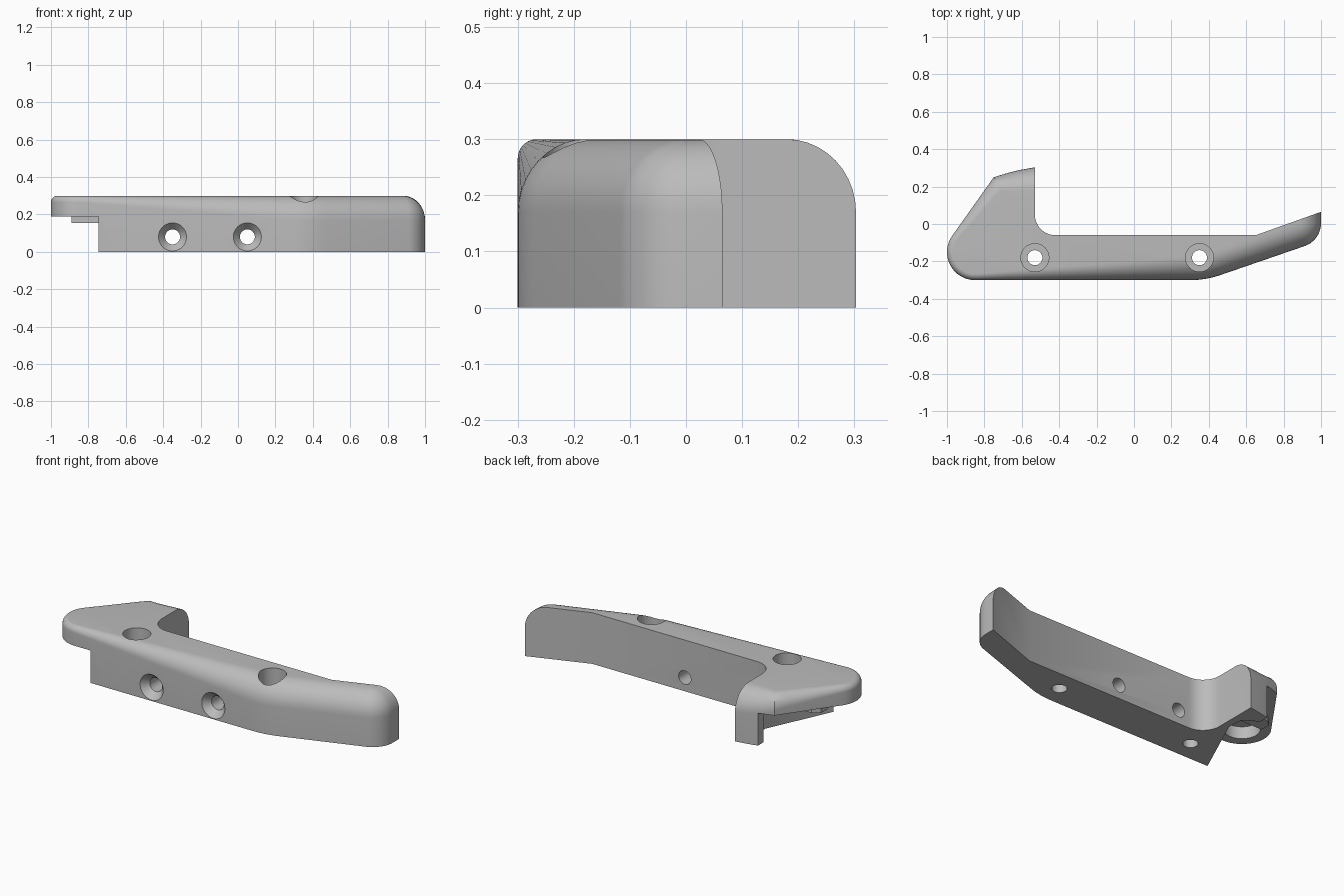
import bpy, bmesh, math
from mathutils import Vector

cube = bpy.data.objects.get("Cube")
if cube:
    bpy.data.objects.remove(cube, do_unlink=True)

TOP = 0.3
STEPS = 10

grey = bpy.data.materials.new("matte_grey")
grey.use_nodes = True
COLOUR = (0.5, 0.5, 0.5, 1)
grey.diffuse_color = COLOUR
grey.node_tree.nodes["Principled BSDF"].inputs["Base Color"].default_value = COLOUR


def to_object(name, bm):
    bmesh.ops.recalc_face_normals(bm, faces=bm.faces)
    mesh = bpy.data.meshes.new(name)
    bm.to_mesh(mesh)
    bm.free()
    mesh.materials.append(grey)
    obj = bpy.data.objects.new(name, mesh)
    bpy.context.collection.objects.link(obj)
    return obj


def arc(cx, cy, radius, start, end, count):
    angles = [math.radians(start + (end - start) * i / count) for i in range(count + 1)]
    return [Vector((cx + radius * math.cos(a), cy + radius * math.sin(a))) for a in angles]


def line(a, b, count):
    return [Vector(a).lerp(Vector(b), i / count) for i in range(1, count)]


def prism(name, points, low, high):
    bm = bmesh.new()
    base = bm.faces.new([bm.verts.new((x, y, low)) for x, y in points])
    extruded = bmesh.ops.extrude_face_region(bm, geom=[base])["geom"]
    verts = [v for v in extruded if isinstance(v, bmesh.types.BMVert)]
    bmesh.ops.translate(bm, verts=verts, vec=(0, 0, high - low))
    # The extrusion keeps the starting face, which closes the bottom
    return to_object(name, bm)


def lathe_cutter(name, profile, location, tilt=0):
    """Closed round cutter from (radius, height) pairs."""
    bm = bmesh.new()
    rings = []
    for radius, z in profile:
        rings.append([bm.verts.new((p.x, p.y, z)) for p in arc(0, 0, radius, 0, 360, 40)[:-1]])
    for a, b in zip(rings, rings[1:]):
        for i in range(len(a)):
            j = (i + 1) % len(a)
            bm.faces.new((a[i], a[j], b[j], b[i]))
    bm.faces.new(rings[0])
    bm.faces.new(rings[-1])
    obj = to_object(name, bm)
    obj.location = location
    obj.rotation_euler.x = tilt
    return obj


# Outer edge from the right tip round the front and left end to the hook tip,
# with a top fillet that is wide at both tips and narrow at the left end
BIG, SMALL = 0.13, 0.035
outer = [(Vector((1, 0.065)), BIG)]
outer += [(p, BIG) for p in arc(0.87, 0.005, 0.13, 0, -70, 10)]
outer += [(p, BIG) for p in arc(0.3, 0.2, 0.5, -70, -90, 8)]
front = line((0.3, -0.3), (-0.85, -0.3), 12)
outer += [(p, BIG + (SMALL - BIG) * (i + 1) / 12) for i, p in enumerate(front)]
outer += [(p, SMALL) for p in arc(-0.85, -0.15, 0.15, 270, 144.6, 16)]
flank = line((-0.972, -0.063), (-0.75, 0.25), 6)
outer += [(p, SMALL + 0.045 * (i + 1) / 6) for i, p in enumerate(flank)]
outer += [(Vector((-0.75, 0.25)), 0.085), (Vector((-0.685, 0.27)), 0.105),
          (Vector((-0.62, 0.287)), 0.12), (Vector((-0.53, 0.303)), BIG)]

# Inner edge: notch fillet and straight back
inner = arc(-0.42, 0.05, 0.11, 180, 270, 10) + [Vector((0.65, -0.06))]

# Inward direction at each outer point; the ends slide along the back edges
inward = []
for i in range(len(outer)):
    a = outer[max(i - 1, 0)][0]
    b = outer[min(i + 1, len(outer) - 1)][0]
    d = (b - a).normalized()
    inward.append(Vector((d.y, -d.x)))
inward[0] = (inner[-1] - outer[0][0]).normalized()
inward[-1] = Vector((0, -1))

bm = bmesh.new()
columns = []
for (p, r), n in zip(outer, inward):
    column = [bm.verts.new((p.x, p.y, 0))]
    for k in range(STEPS + 1):
        a = math.pi / 2 * k / STEPS
        q = p + n * (0.95 * r * (1 - math.cos(a)))
        column.append(bm.verts.new((q.x, q.y, TOP - r * (1 - math.sin(a)))))
    columns.append(column)
for a, b in zip(columns, columns[1:]):
    for k in range(STEPS + 1):
        bm.faces.new((a[k], b[k], b[k + 1], a[k + 1]))
back = [(bm.verts.new((p.x, p.y, 0)), bm.verts.new((p.x, p.y, TOP))) for p in inner]
for a, b in zip(back, back[1:]):
    bm.faces.new((a[0], b[0], b[1], a[1]))
bm.faces.new(columns[-1] + [back[0][1], back[0][0]])
bm.faces.new(columns[0] + [back[-1][1], back[-1][0]])
bm.faces.new([c[0] for c in columns] + [b[0] for b in back])
bm.faces.new([c[-1] for c in columns] + [b[1] for b in back])
body = to_object("handle_body", bm)

# Counterbored vertical holes
cutters = [lathe_cutter("vertical_hole_cutter",
                        [(0.04, -0.1), (0.04, 0.17), (0.075, 0.17), (0.075, 0.4)],
                        (x, -0.18, 0)) for x in (-0.53, 0.35)]
# Countersunk front holes
cutters += [lathe_cutter("front_hole_cutter",
                         [(0.04, -0.4), (0.04, -0.04), (0.075, 0), (0.075, 0.1)],
                         (x, -0.3, 0.08), math.pi / 2) for x in (-0.35, 0.05)]
# Undercut below the left overhang, leaving a foot under the hook tip
cutters.append(prism("undercut_cutter", [(-1.2, -0.5), (-0.745, -0.5), (-0.745, -0.3),
                                         (-0.57, 0.08), (-0.575, 0.17), (-0.66, 0.225),
                                         (-0.66, 0.4), (-1.2, 0.4)], -0.1, 0.19))
# Blind recess under the round end
cutters.append(lathe_cutter("recess_cutter", [(0.095, 0.1), (0.095, 0.26)], (-0.85, -0.15, 0)))

bpy.context.view_layer.objects.active = body
for cutter in cutters:
    cutter.hide_render = True
    mod = body.modifiers.new("cut", "BOOLEAN")
    mod.operation = "DIFFERENCE"
    mod.solver = "EXACT"
    mod.use_self = True
    mod.object = cutter
    bpy.ops.object.modifier_apply(modifier=mod.name)
for cutter in cutters:
    bpy.data.objects.remove(cutter, do_unlink=True)

# Small raised pad under the overhang
prism("underside_pad", [(-0.89, -0.04), (-0.89, 0.02), (-0.85, 0.05),
                        (-0.6, 0.05), (-0.6, -0.04)], 0.155, 0.2)

bpy.ops.object.select_all(action="DESELECT")
body.select_set(True)
bpy.context.view_layer.objects.active = body
bpy.ops.object.shade_smooth_by_angle(angle=math.radians(30))
